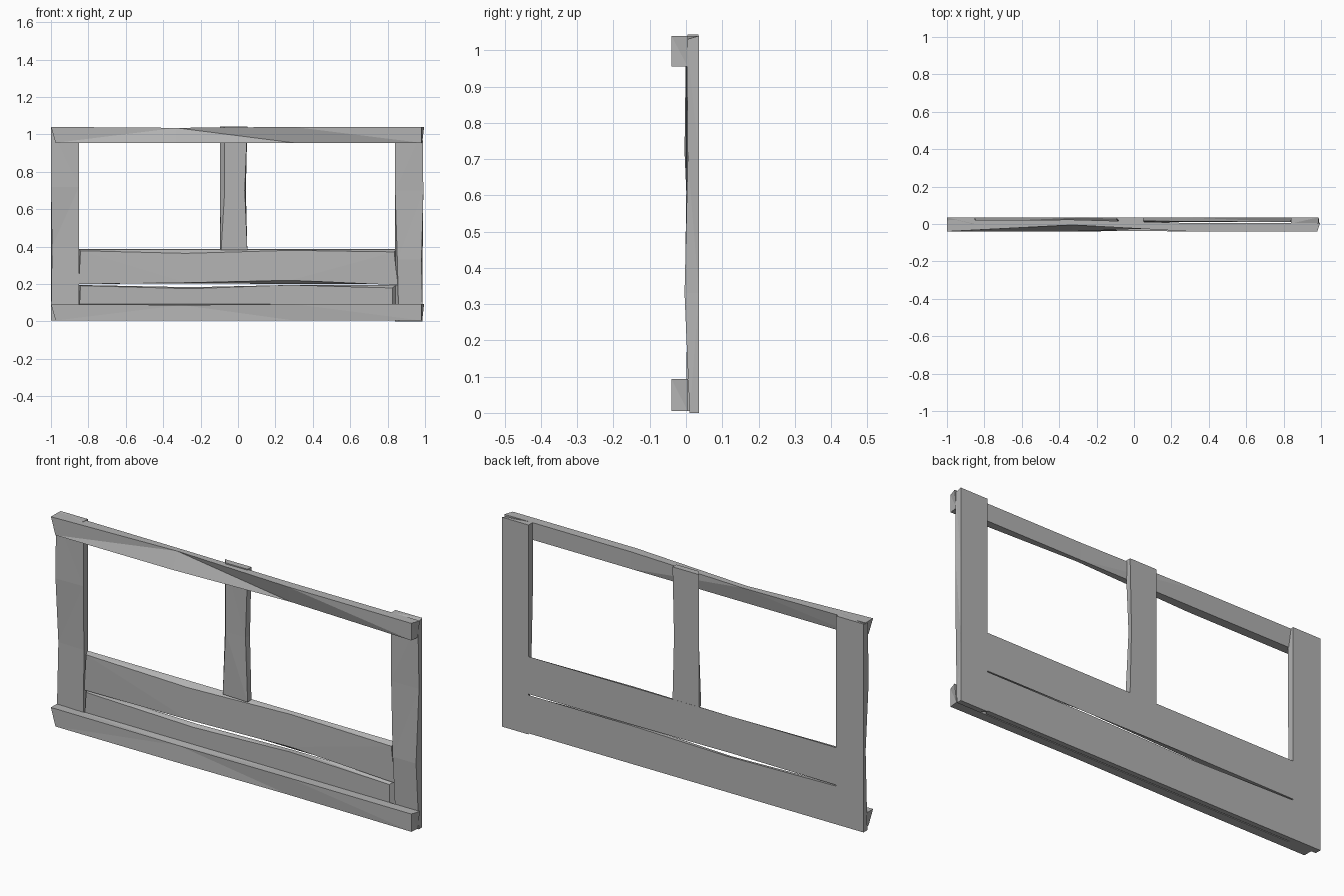
import bpy
import bmesh
from mathutils import Vector

default_cube = bpy.data.objects.get("Cube")
if default_cube:
    bpy.data.objects.remove(default_cube, do_unlink=True)

# Single weathered grey
grey = bpy.data.materials.new("weathered_grey")
grey.use_nodes = True
grey_colour = (0.45, 0.45, 0.45, 1)
grey.diffuse_color = grey_colour
grey.node_tree.nodes["Principled BSDF"].inputs["Base Color"].default_value = grey_colour

CORNERS = ["front_low", "front_high", "back_high", "back_low"]


def plank(name, upright, length, width, depth, cuts=(), warps=()):
    """Four-sided plank; each warp shifts one corner of one section.

    A warp is (section, corner, along, across, depth shift).
    """
    sections = [length[0], *cuts, length[1]]
    points = {}
    for index, along in enumerate(sections):
        for corner in CORNERS:
            across = width[corner.endswith("high")]
            y = depth[corner.startswith("back")]
            points[index, corner] = Vector((along, across, y))
    for index, corner, *shift in warps:
        points[index % len(sections), corner] += Vector(shift)

    bm = bmesh.new()
    rings = []
    for index in range(len(sections)):
        ring = []
        for corner in CORNERS:
            along, across, y = points[index, corner]
            ring.append(bm.verts.new((across, y, along) if upright else (along, y, across)))
        rings.append(ring)
    for ring, following in zip(rings, rings[1:]):
        for k in range(len(CORNERS)):
            j = (k + 1) % len(CORNERS)
            bm.faces.new((ring[k], ring[j], following[j], following[k]))
    bm.faces.new(rings[0])
    bm.faces.new(rings[-1])
    bmesh.ops.triangulate(bm, faces=bm.faces[:])
    bmesh.ops.recalc_face_normals(bm, faces=bm.faces[:])

    mesh = bpy.data.meshes.new(name)
    bm.to_mesh(mesh)
    bm.free()
    mesh.materials.append(grey)
    plank_object = bpy.data.objects.new(name, mesh)
    bpy.context.collection.objects.link(plank_object)


# Slanted saw cuts shared by both rails
rail_ends = [
    (0, "front_low", 0.025, 0, 0),
    (0, "back_low", 0.025, 0, 0),
    (-1, "front_low", -0.015, 0, 0),
    (-1, "front_high", -0.015, 0, 0),
    (-1, "back_low", -0.01, 0, 0),
]

# Rails across the front, the upper one twisted
plank("top_rail", False, (-1, 0.995), (0.955, 1.04), (-0.04, 0.005), (-0.33, 0.3),
      rail_ends + [
          (1, "front_high", 0, -0.005, 0.035),
          (1, "back_high", 0, -0.005, 0.018),
          (2, "front_low", 0, 0, 0.025),
          (0, "back_high", 0, 0, 0.015),
      ])
plank("bottom_rail", False, (-1, 0.995), (0.005, 0.093), (-0.04, 0.005), (-0.3, 0.3),
      rail_ends + [
          (1, "front_high", 0, -0.005, 0.006),
          (2, "front_low", 0, 0, 0.006),
      ])

# Outer posts with wavy front faces
plank("right_post", True, (0.005, 1.04), (-1, -0.85), (0, 0.035), (0.4, 0.72),
      [
          (0, "front_low", 0, 0, 0.005),
          (1, "front_low", 0, 0.006, 0.01),
          (2, "front_low", 0, 0, -0.004),
          (1, "front_high", 0, 0, 0.005),
          (-1, "front_low", -0.01, 0, 0),
      ])
plank("left_post", True, (0, 1.04), (0.84, 0.987), (0.002, 0.036), (0.33, 0.7),
      [
          (0, "front_low", 0, 0.02, 0.008),
          (0, "front_high", 0, 0, 0.008),
          (1, "front_low", 0, 0.012, -0.005),
          (1, "front_high", 0, -0.006, -0.006),
          (2, "front_high", 0, 0.004, 0.003),
          (-1, "front_high", -0.01, 0, 0),
      ])

# Short centre post standing on the boards
plank("centre_post", True, (0.383, 1.043), (-0.095, 0.05), (0.004, 0.034), (0.7,),
      [
          (0, "front_low", 0, 0.005, 0.005),
          (1, "front_low", 0, 0.024, 0),
          (1, "front_high", 0, -0.014, 0.003),
          (1, "back_high", 0, -0.008, 0),
          (-1, "front_low", 0, 0.024, 0),
      ])

# Two bowed boards between the outer posts
plank("upper_board", False, (-0.852, 0.845), (0.2, 0.386), (0.01, 0.035), (-0.28, 0.28),
      [
          (0, "front_high", 0.01, -0.008, 0),
          (1, "front_high", 0, -0.022, 0),
          (2, "front_high", 0, -0.006, 0.004),
          (-1, "front_high", -0.01, -0.014, 0),
          (1, "front_low", 0, 0.007, -0.004),
          (2, "front_low", 0, 0.02, 0),
          (1, "back_low", 0, 0.004, 0),
          (-1, "front_low", 0.01, -0.006, 0),
      ])
plank("lower_board", False, (-0.852, 0.845), (0.005, 0.195), (0.01, 0.035), (-0.25, 0.28),
      [
          (0, "front_high", 0.01, -0.004, 0),
          (1, "front_high", 0, -0.02, 0),
          (1, "back_high", 0, -0.012, 0),
          (-1, "front_high", -0.02, -0.016, 0),
          (-1, "front_low", -0.02, 0, 0),
      ])
